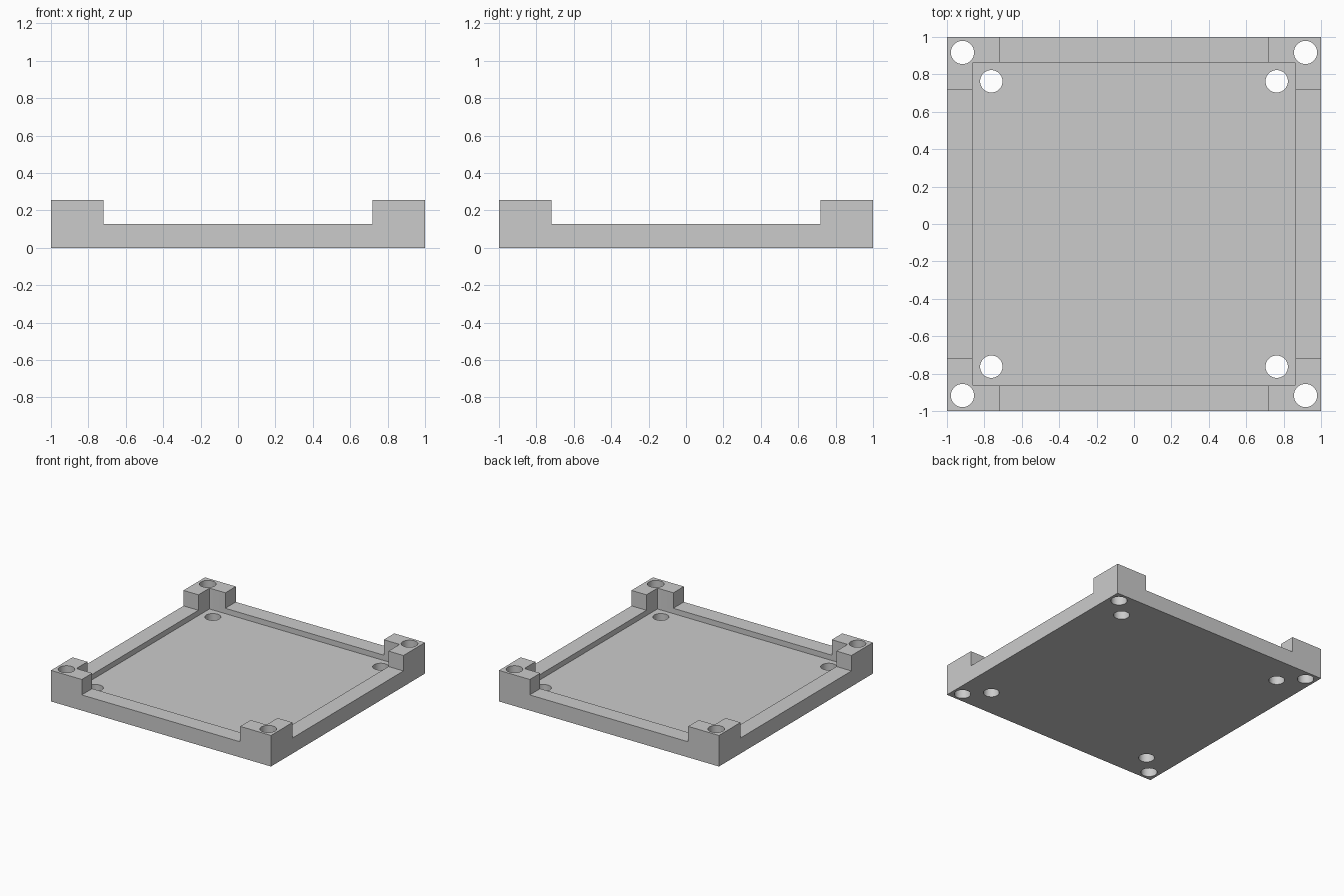
import bpy
import math

default = bpy.data.objects.get("Cube")
if default:
    bpy.data.objects.remove(default, do_unlink=True)

HEIGHT, RIM, FLOOR = 0.255, 0.128, 0.084
CAVITY, POST = 0.864, 0.72        # half widths of the recess and of the gap between posts

grey = bpy.data.materials.new("plain grey")
grey.use_nodes = True
colour = (0.6, 0.6, 0.6, 1)
grey.diffuse_color = colour
grey.node_tree.nodes["Principled BSDF"].inputs["Base Color"].default_value = colour


def box(name, half_x, half_y, z0, z1):
    bpy.ops.mesh.primitive_cube_add(size=2, location=(0, 0, (z0 + z1) / 2))
    ob = bpy.context.object
    ob.name = name
    ob.scale = (half_x, half_y, (z1 - z0) / 2)
    bpy.ops.object.transform_apply(location=True, rotation=False, scale=True)
    ob.data.materials.append(grey)
    return ob


def cut(target, cutter):
    cutter.hide_render = True
    mod = target.modifiers.new(cutter.name, 'BOOLEAN')
    mod.operation, mod.solver, mod.object = 'DIFFERENCE', 'EXACT', cutter
    bpy.context.view_layer.objects.active = target
    bpy.ops.object.modifier_apply(modifier=mod.name)
    bpy.data.objects.remove(cutter, do_unlink=True)


# Square block that becomes the tray
tray = box("corner_post_tray", 1, 1, 0, HEIGHT)

# Lower the rim between the corner posts
cut(tray, box("rim_gap_x", POST, 1.2, RIM, 0.5))
cut(tray, box("rim_gap_y", 1.2, POST, RIM, 0.5))

# Recess with slightly rounded upright corners
recess = box("recess_cutter", CAVITY, CAVITY, FLOOR, 0.6)
bevel = recess.modifiers.new("corner_rounding", 'BEVEL')
bevel.width, bevel.segments = 0.01, 3
weights = recess.data.attributes.new("bevel_weight_edge", 'FLOAT', 'EDGE')
for edge in recess.data.edges:
    a, b = (recess.data.vertices[i].co for i in edge.vertices)
    weights.data[edge.index].value = 1.0 if abs(a.z - b.z) > 0.1 else 0.0
bevel.limit_method = 'WEIGHT'
cut(tray, recess)

# Through holes in the posts and in the floor
for offset, radius in ((0.917, 0.062), (0.763, 0.06)):
    for sx in (-1, 1):
        for sy in (-1, 1):
            bpy.ops.mesh.primitive_cylinder_add(
                vertices=48, radius=radius, depth=1,
                location=(sx * offset, sy * offset, 0))
            hole = bpy.context.object
            hole.name = "hole_cutter"
            hole.data.materials.append(grey)
            cut(tray, hole)

# Smooth hole walls, crisp edges elsewhere
bpy.ops.object.select_all(action='DESELECT')
tray.select_set(True)
bpy.context.view_layer.objects.active = tray
bpy.ops.object.shade_smooth_by_angle(angle=math.radians(30))
